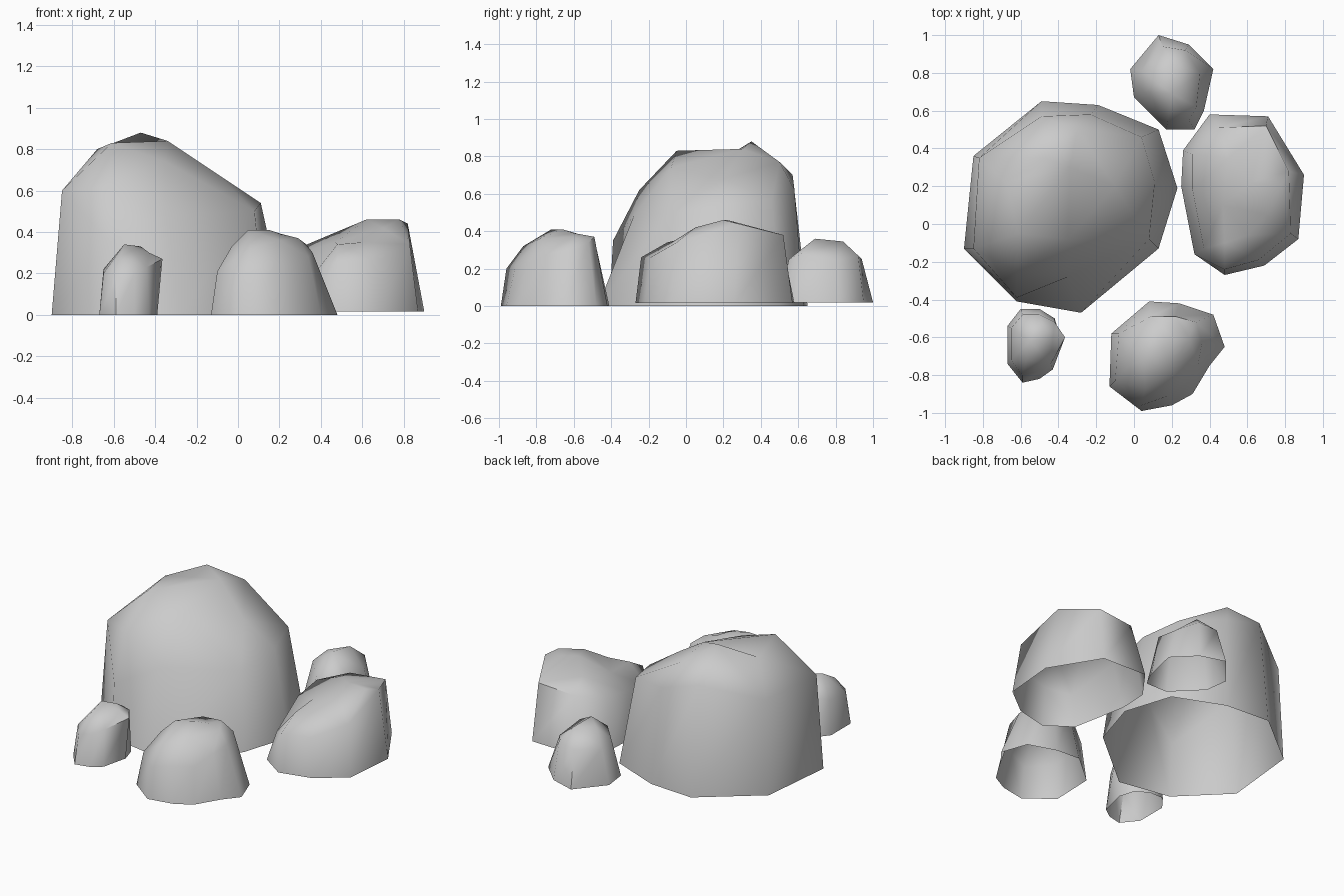
import bpy, math
from mathutils import Vector
from mathutils.geometry import delaunay_2d_cdt

stone = bpy.data.materials.new("grey stone")
stone.diffuse_color = (0.6, 0.6, 0.6, 1)


def rock(name, floor, rim, crown):
    """Open-bottomed boulder: rim rows are base x, y then shoulder x, y, z; crown rows are peak points."""
    n = len(rim)
    verts = [(r[0], r[1], floor) for r in rim]
    top = [tuple(r[2:]) for r in rim] + list(crown)
    verts += top
    # steep side wall
    faces = [(i, (i + 1) % n, n + (i + 1) % n, n + i) for i in range(n)]
    # rounded cap, triangulated inside the shoulder loop
    flat = [Vector(p[:2]) for p in top]
    loop = [list(range(n))]
    _, _, tris, orig, _, _ = delaunay_2d_cdt(flat, [], loop, 1, 1e-5)
    faces += [tuple(n + orig[i][0] for i in t) for t in tris]
    mesh = bpy.data.meshes.new(name)
    mesh.from_pydata(verts, [], faces)
    mesh.materials.append(stone)
    obj = bpy.data.objects.new(name, mesh)
    bpy.context.collection.objects.link(obj)
    bpy.ops.object.select_all(action='DESELECT')
    obj.select_set(True)
    bpy.context.view_layer.objects.active = obj
    bpy.ops.object.shade_smooth_by_angle(angle=math.radians(60))


# tall main boulder
rock("large_boulder", 0, [
    (-.90, -.13, -.85, -.13, .60), (-.62, -.41, -.62, -.39, .35),
    (-.28, -.47, -.35, -.28, .48), (.13, -.13, .08, -.08, .50),
    (.23, .19, .11, .22, .54), (.13, .50, .04, .46, .57),
    (-.19, .63, -.23, .58, .62), (-.49, .65, -.49, .57, .70),
    (-.85, .36, -.82, .35, .61)],
    [(-.47, .35, .88), (-.61, -.05, .83), (-.62, -.25, .62), (-.34, .30, .84),
     (-.30, .50, .77), (-.10, .20, .68), (-.35, -.08, .74), (-.68, .22, .80)])

# low wide boulder on the right
rock("right_boulder", .015, [
    (.32, -.16, .37, -.13, .20), (.48, -.27, .48, -.24, .26),
    (.69, -.22, .66, -.19, .26), (.87, -.08, .83, -.05, .34),
    (.90, .26, .82, .28, .44), (.71, .57, .70, .52, .38),
    (.40, .58, .45, .51, .36), (.26, .39, .31, .37, .33),
    (.25, .20, .31, .18, .30)],
    [(.62, .22, .46), (.78, .20, .46), (.48, -.10, .34), (.60, -.06, .35),
     (.47, .10, .35), (.70, .05, .42), (.50, .35, .41)])

# rounded boulder in front
rock("front_boulder", 0, [
    (-.13, -.86, -.10, -.83, .21), (.04, -.99, .04, -.96, .20),
    (.20, -.96, .18, -.91, .22), (.31, -.90, .28, -.85, .22),
    (.40, -.75, .34, -.74, .28), (.48, -.65, .36, -.63, .30),
    (.42, -.48, .33, -.52, .34), (.24, -.42, .22, -.49, .37),
    (.08, -.41, .09, -.49, .36), (-.12, -.58, -.08, -.58, .24)],
    [(.05, -.72, .41), (.15, -.66, .41), (.21, -.60, .39), (.29, -.60, .37),
     (-.03, -.75, .33), (.06, -.87, .32), (.20, -.78, .36)])

# smallest stone at front left
rock("small_stone", 0, [
    (-.67, -.74, -.65, -.72, .20), (-.59, -.84, -.59, -.80, .18),
    (-.50, -.82, -.50, -.78, .20), (-.43, -.77, -.44, -.74, .23),
    (-.39, -.60, -.365, -.60, .27), (-.42, -.50, -.42, -.52, .28),
    (-.50, -.45, -.50, -.48, .27), (-.60, -.45, -.59, -.48, .25),
    (-.67, -.54, -.65, -.55, .22)],
    [(-.55, -.62, .34), (-.47, -.58, .33), (-.43, -.60, .30), (-.57, -.72, .28)])

# stone at the back
rock("back_stone", .02, [
    (-.02, .82, .04, .81, .24), (0, .67, .05, .70, .26),
    (.17, .50, .18, .55, .25), (.32, .50, .29, .55, .25),
    (.37, .60, .33, .62, .28), (.42, .82, .35, .80, .24),
    (.29, .95, .27, .92, .27), (.13, 1.0, .15, .94, .25)],
    [(.20, .69, .36), (.22, .84, .345), (.12, .75, .33)])
